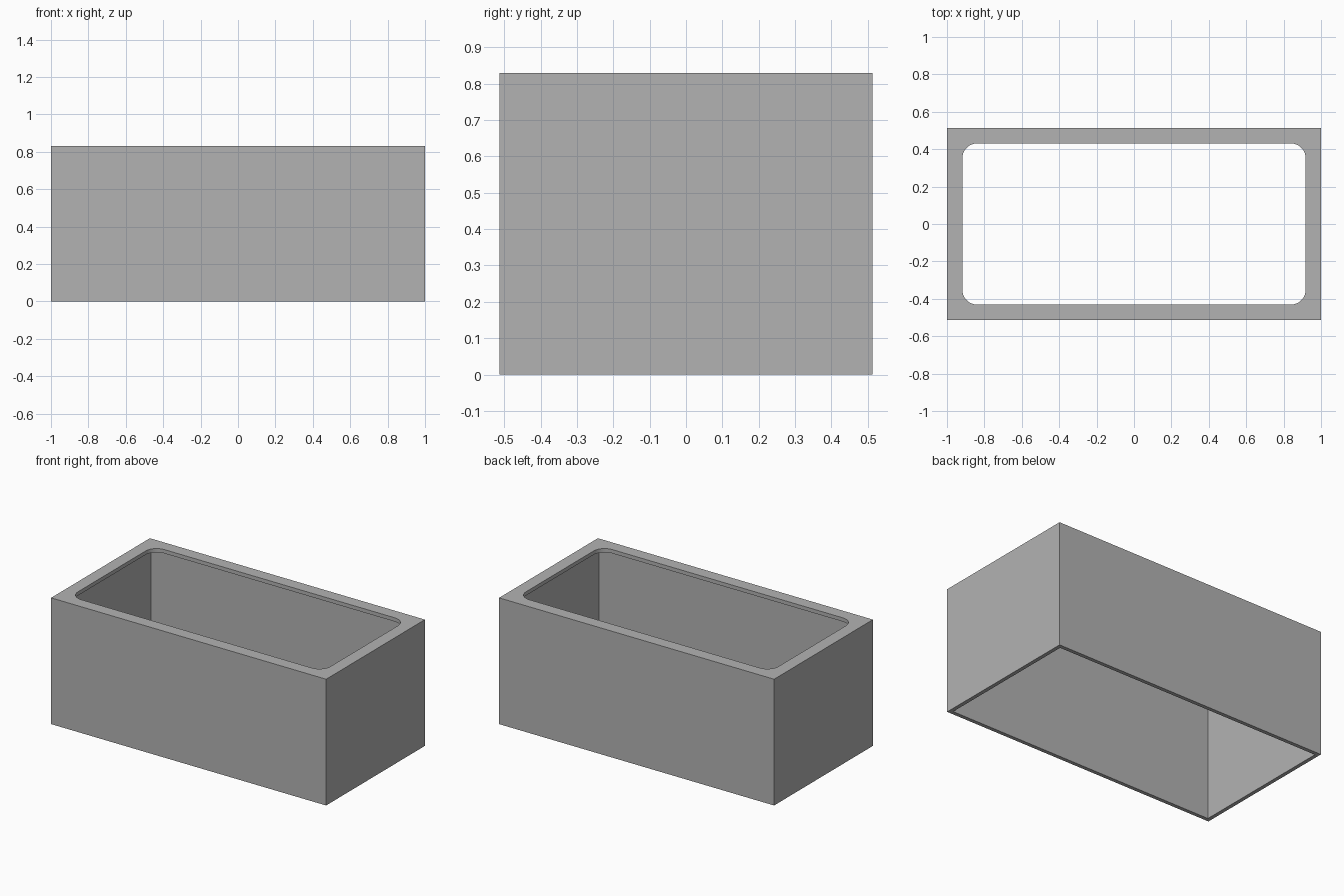
import bpy
import bmesh
from math import cos, sin, radians

if "Cube" in bpy.data.objects:
    bpy.data.objects.remove(bpy.data.objects["Cube"], do_unlink=True)

HALF_X, HALF_Y, HEIGHT = 1.0, 0.513, 0.83
WALL = 0.025       # thickness of walls and top plate
RIM = 0.082        # width of the top rim around the opening
RADIUS = 0.08      # corner radius of the opening

grey = bpy.data.materials.new("plain grey")
grey.use_nodes = True
colour = (0.45, 0.45, 0.45, 1)
grey.diffuse_color = colour
grey.node_tree.nodes["Principled BSDF"].inputs["Base Color"].default_value = colour


def rectangle(hx, hy, radius=0, steps=8):
    """Counter-clockwise outline, with rounded corners if a radius is given."""
    points = []
    for i, (sx, sy) in enumerate([(1, 1), (-1, 1), (-1, -1), (1, -1)]):
        cx, cy = sx * (hx - radius), sy * (hy - radius)
        for k in range(steps + 1 if radius else 1):
            a = radians(90 * (i + k / steps))
            points.append((cx + radius * cos(a), cy + radius * sin(a)))
    return points


def prism(name, outline, z0, z1):
    bm = bmesh.new()
    base = bm.faces.new([bm.verts.new((x, y, z0)) for x, y in outline])
    grown = bmesh.ops.extrude_face_region(bm, geom=[base], use_keep_orig=True)
    top = [v for v in grown["geom"] if isinstance(v, bmesh.types.BMVert)]
    bmesh.ops.translate(bm, verts=top, vec=(0, 0, z1 - z0))
    bmesh.ops.recalc_face_normals(bm, faces=bm.faces)
    mesh = bpy.data.meshes.new(name)
    bm.to_mesh(mesh)
    bm.free()
    mesh.materials.append(grey)
    obj = bpy.data.objects.new(name, mesh)
    bpy.context.collection.objects.link(obj)
    return obj


# Outer block, hollowed from below and opened through the top
casing = prism("casing", rectangle(HALF_X, HALF_Y), 0, HEIGHT)
cutters = [
    prism("cavity_cutter", rectangle(HALF_X - WALL, HALF_Y - WALL), -0.2, HEIGHT - WALL),
    prism("opening_cutter", rectangle(HALF_X - RIM, HALF_Y - RIM, RADIUS), HEIGHT / 2, HEIGHT + 0.2),
]
bpy.context.view_layer.objects.active = casing
for cutter in cutters:
    cutter.hide_render = True
    cut = casing.modifiers.new(cutter.name, "BOOLEAN")
    cut.operation = "DIFFERENCE"
    cut.solver = "EXACT"
    cut.object = cutter
    bpy.ops.object.modifier_apply(modifier=cut.name)
for cutter in cutters:
    bpy.data.objects.remove(cutter, do_unlink=True)

# Smooth the rounded opening, keep the box edges sharp
bpy.ops.object.select_all(action="DESELECT")
casing.select_set(True)
bpy.ops.object.shade_smooth_by_angle(angle=radians(30))
